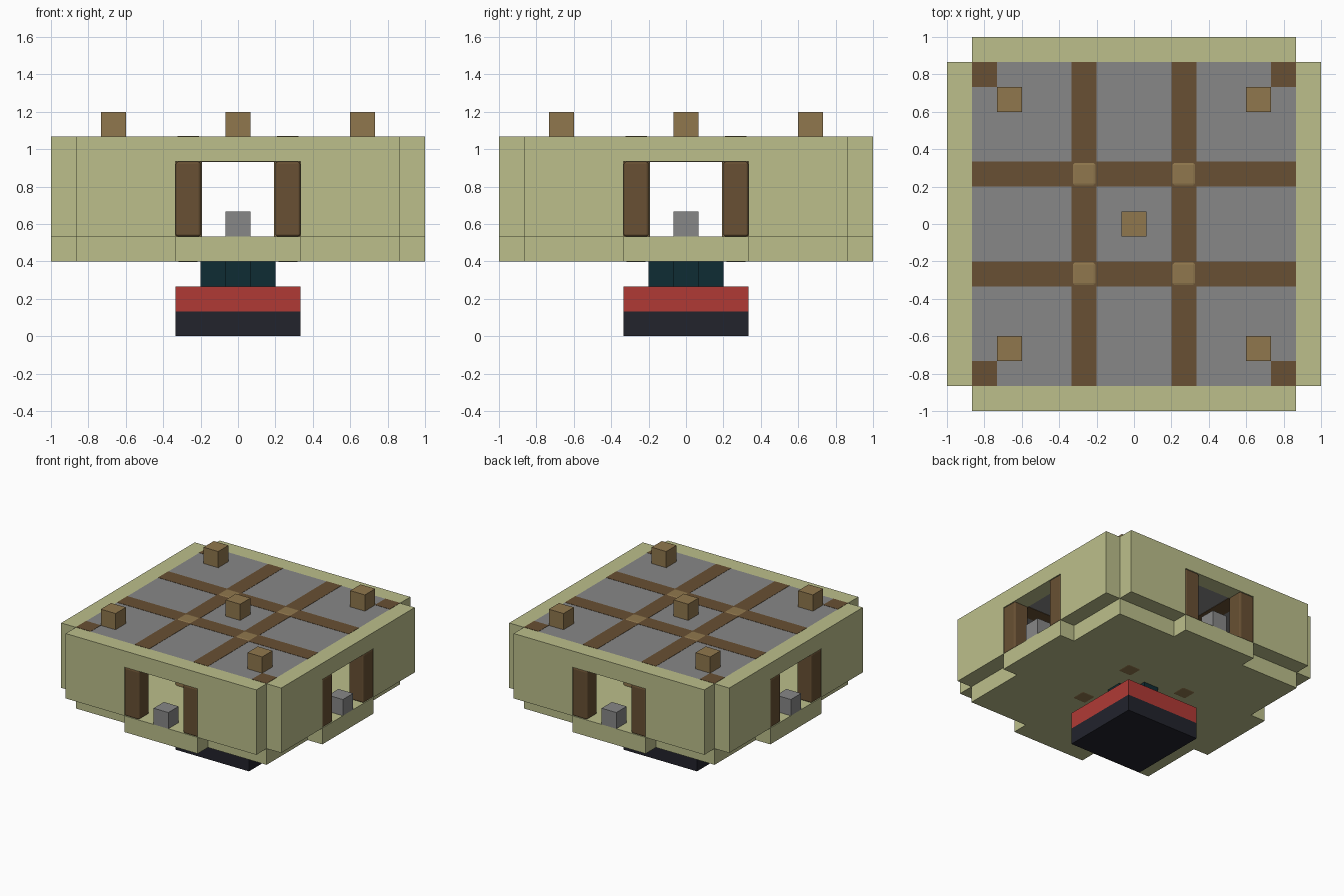
import bpy, bmesh
from math import pi
from mathutils import Matrix, Vector

cube = bpy.data.objects.get("Cube")
if cube:
    bpy.data.objects.remove(cube, do_unlink=True)

U = 1 / 15  # half a block


def linear(c):
    return c / 12.92 if c <= 0.04045 else ((c + 0.055) / 1.055) ** 2.4


def material(name, hex_code):
    rgb = [linear(int(hex_code[i:i + 2], 16) / 255) for i in (0, 2, 4)]
    m = bpy.data.materials.new(name)
    m.use_nodes = True
    m.diffuse_color = (*rgb, 1)
    bsdf = m.node_tree.nodes["Principled BSDF"]
    bsdf.inputs["Base Color"].default_value = (*rgb, 1)
    bsdf.inputs["Roughness"].default_value = 0.9
    return m


OLIVE = material("olive_plaster", "bcbf8b")
GREY = material("grey_stone", "878787")
BROWN = material("brown_timber", "685033")
TAN = material("tan_timber", "90774d")
RED = material("red_base", "b03a35")
NAVY = material("dark_navy", "22232c")
TEAL = material("dark_teal", "0f2c34")


def finish(name, bm, mat, bevel=0.0, turn=0):
    bmesh.ops.recalc_face_normals(bm, faces=bm.faces)
    bm.transform(Matrix.Rotation(turn * pi / 2, 4, "Z") @ Matrix.Scale(U, 4))
    mesh = bpy.data.meshes.new(name)
    bm.to_mesh(mesh)
    bm.free()
    mesh.materials.append(mat)
    ob = bpy.data.objects.new(name, mesh)
    bpy.context.collection.objects.link(ob)
    if bevel:
        mod = ob.modifiers.new("rounded_edges", "BEVEL")
        mod.width = bevel * U
        mod.segments = 3
    return ob


def box(name, mat, x, y, z, bevel=0.0, turn=0):
    """Box from (min, max) ranges in half blocks."""
    bm = bmesh.new()
    bmesh.ops.create_cube(bm, size=1)
    for v in bm.verts:
        v.co = [r[0] if c < 0 else r[1] for c, r in zip(v.co, (x, y, z))]
    return finish(name, bm, mat, bevel, turn)


def prism(name, mat, points, depth, turn=0):
    """Extrude a flat outline along a vector."""
    bm = bmesh.new()
    face = bm.faces.new([bm.verts.new(p) for p in points])
    out = bmesh.ops.extrude_face_region(bm, geom=[face])
    moved = [g for g in out["geom"] if isinstance(g, bmesh.types.BMVert)]
    bmesh.ops.translate(bm, verts=moved, vec=Vector(depth))
    return finish(name, bm, mat, turn=turn)


def cross(inner, outer, z):
    """Plus-shaped outline: one arm's corners turned four times."""
    arm = [Vector((outer, -inner[0], z)), Vector((outer, inner[0], z)),
           Vector((inner[1], inner[0], z))]
    if inner[0] != inner[1]:
        arm += [Vector((inner[1], inner[1], z))]
        arm.insert(0, Vector((inner[1], -inner[0], z)))
        arm = arm[:3] + arm[3:]
    return [Matrix.Rotation(k * pi / 2, 3, "Z") @ p for k in range(4) for p in arm]


# Pedestal
box("base_plate", NAVY, (-5, 5), (-5, 5), (0, 2))
box("red_plate", RED, (-5, 5), (-5, 5), (2, 4))
prism("pedestal_cross", TEAL, cross((1, 1), 3, 4), (0, 0, 2))

# Floor with a doorstep on every side
prism("floor", OLIVE, cross((5, 13), 15, 6), (0, 0, 2))

# Walls with a doorway, door posts and a doorstep block, once per side
doorway = [(-13, 8), (-5, 8), (-5, 14), (5, 14), (5, 8), (13, 8), (13, 16), (-13, 16)]
for k in range(4):
    prism(f"wall_{k}", OLIVE, [(x, -15, z) for x, z in doorway], (0, 2, 0), k)
    for side, x in (("a", (-5, -3)), ("b", (3, 5))):
        box(f"door_post_{k}_{side}", BROWN, x, (-15, -13), (8, 14), 0.2, k)
    box(f"doorstep_block_{k}", GREY, (-1, 1), (-15, -13), (8, 10), 0, k)

# Roof slab and the timber grid set into it
box("roof", GREY, (-13, 13), (-13, 13), (14, 16))
for turn in (0, 1):
    for s in (-4, 4):
        box(f"roof_beam_{turn}_{s}", BROWN, (-13, 13), (s - 1, s + 1),
            (13.96, 16.03), 0, turn)

# Inner posts, corner posts and roof corner blocks, once per quarter
for k in range(4):
    box(f"inner_post_{k}", TAN, (2.9, 5.1), (2.9, 5.1), (5.97, 16.07), 0.35, k)
    box(f"corner_post_{k}", BROWN, (11, 13), (11, 13), (8, 16.03), 0, k)
    box(f"roof_block_{k}", TAN, (9, 11), (9, 11), (16, 18), 0, k)
box("roof_block_centre", TAN, (-1, 1), (-1, 1), (16, 18))
